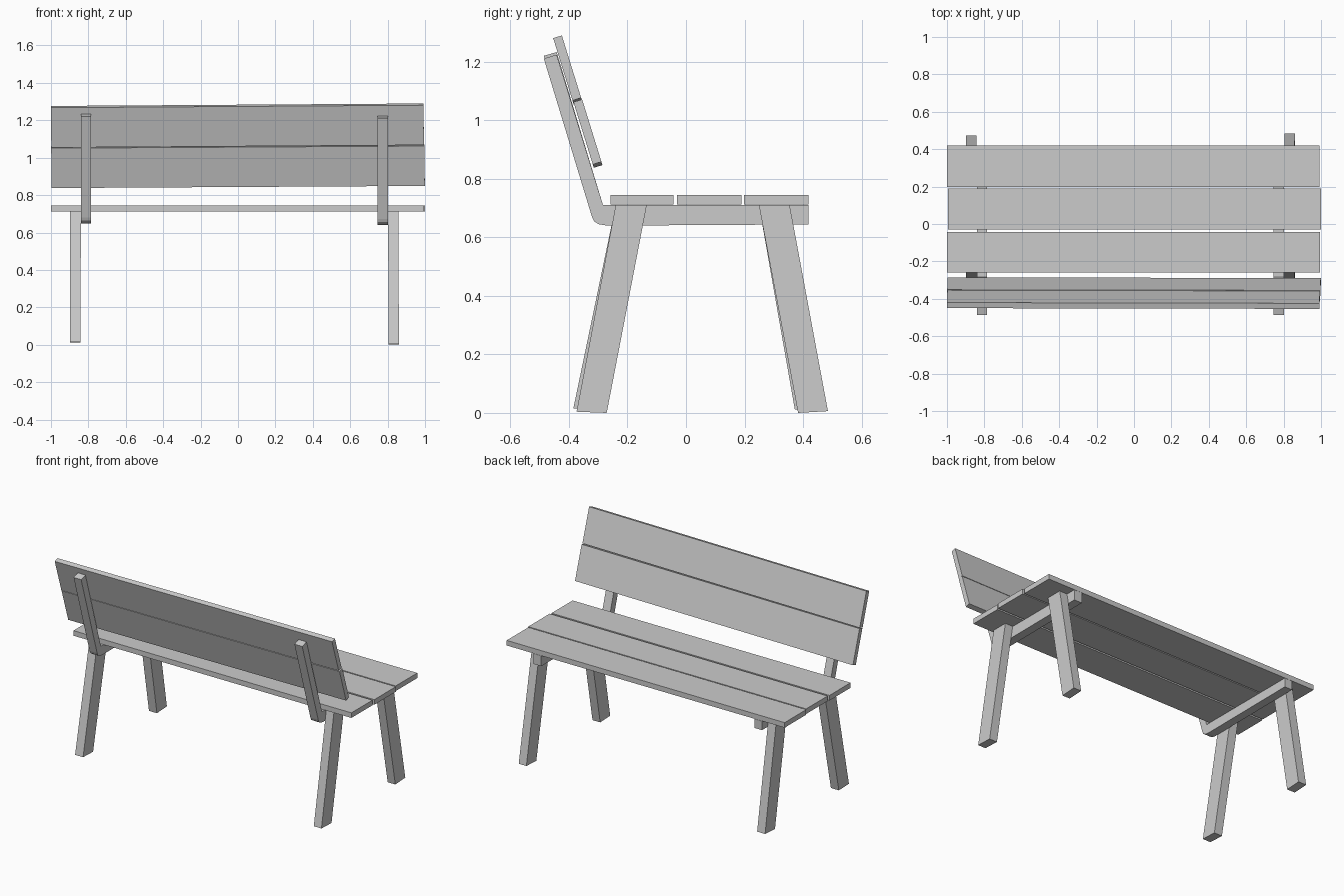
import bpy
import bmesh
from math import radians
from mathutils import Matrix

if "Cube" in bpy.data.objects:
    bpy.data.objects.remove(bpy.data.objects["Cube"])


def add_object(name, bm):
    bmesh.ops.recalc_face_normals(bm, faces=bm.faces[:])
    mesh = bpy.data.meshes.new(name)
    bm.to_mesh(mesh)
    bm.free()
    obj = bpy.data.objects.new(name, mesh)
    bpy.context.collection.objects.link(obj)
    return obj


def plank(name, center, size, tilt=0.0, roll=0.0):
    bm = bmesh.new()
    bmesh.ops.create_cube(bm, size=1.0, matrix=Matrix.Diagonal((*size, 1)))
    obj = add_object(name, bm)
    obj.matrix_world = (Matrix.Translation(center)
                        @ Matrix.Rotation(tilt, 4, 'X')
                        @ Matrix.Rotation(roll, 4, 'Y'))
    return obj


def side_profile(name, points, x0, x1, lean=0.0):
    """Extrude a (y, z) outline from x0 to x1; lean shifts x toward the floor."""
    bm = bmesh.new()
    face = bm.faces.new([bm.verts.new((x0, y, z)) for y, z in points])
    ext = bmesh.ops.extrude_face_region(bm, geom=[face])
    for g in ext["geom"]:
        if isinstance(g, bmesh.types.BMVert):
            g.co.x = x1
    for v in bm.verts:
        v.co.x += lean * (0.71 - v.co.z)
    return add_object(name, bm)


# Seat planks
for i, (y0, y1, x) in enumerate([(-0.258, -0.042, -0.003),
                                 (-0.030, 0.190, 0.002),
                                 (0.198, 0.419, -0.004)]):
    plank(f"seat_plank_{i + 1}", (x, (y0 + y1) / 2, 0.7285), (1.994, y1 - y0, 0.033))

# Backrest planks, leaning back and very slightly askew
TILT = radians(17.2)
plank("backrest_plank_lower", (0.0, -0.335, 0.9545), (1.996, 0.031, 0.223), TILT, -0.006)
plank("backrest_plank_upper", (-0.003, -0.404, 1.172), (1.992, 0.031, 0.223), TILT, -0.007)

# Bent brackets: seat support, rounded corner, back upright
BRACKET = [(0.419, 0.644), (0.419, 0.711), (-0.284, 0.711), (-0.442, 1.224),
           (-0.486, 1.211), (-0.322, 0.672), (-0.314, 0.655), (-0.299, 0.645),
           (-0.270, 0.640)]
for side, x0, x1, dz in [("left", -0.839, -0.785, 0.009), ("right", 0.745, 0.801, 0.0)]:
    pts = [(y, z + (dz if z < 0.7 or z > 1 else 0)) for y, z in BRACKET]
    side_profile(f"{side}_bracket", pts, x0, x1)

# Splayed legs, bolted to the outer face of each bracket
BACK = [(-0.240, 0.711), (-0.134, 0.711), (-0.271, 0.0), (-0.374, 0.004)]
FRONT = [(0.249, 0.711), (0.354, 0.711), (0.485, 0.006), (0.383, 0.0)]
for side, x0, x1, dy, dz, lean in [("left", -0.897, -0.840, -0.011, 0.011, -0.003),
                                   ("right", 0.802, 0.857, 0.0, 0.0, 0.005)]:
    for end, outline in (("back", BACK), ("front", FRONT)):
        pts = [(y, z) if z > 0.5 else (y + dy, z + dz) for y, z in outline]
        side_profile(f"{side}_{end}_leg", pts, x0, x1, lean)
